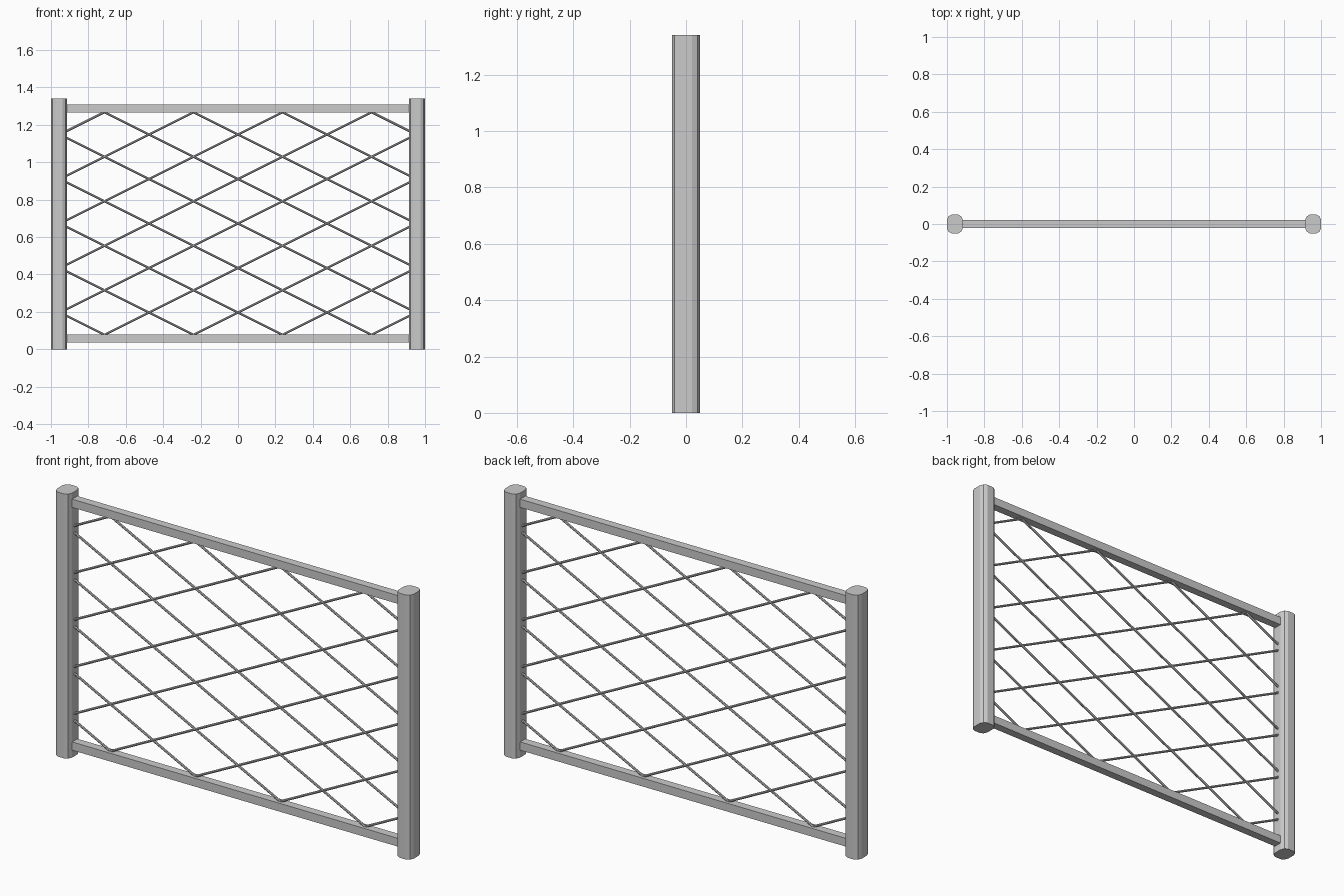
import bpy, bmesh
from mathutils import Vector

if "Cube" in bpy.data.objects:
    bpy.data.objects.remove(bpy.data.objects["Cube"])

HEIGHT = 1.34
PITCH = 0.238            # vertical wire spacing; wires rise 1 in 2
Z_LOW, Z_HIGH = 0.078, 1.268
X_END = 0.918


def finish(bm, name):
    bmesh.ops.recalc_face_normals(bm, faces=bm.faces)
    mesh = bpy.data.meshes.new(name)
    bm.to_mesh(mesh)
    bm.free()
    ob = bpy.data.objects.new(name, mesh)
    bpy.context.collection.objects.link(ob)
    return ob


def post(name, x):
    # Rounded twelve-sided profile, extruded upward
    quarter = [(0.0425, 0.022), (0.034, 0.041), (0.018, 0.05)]
    half = quarter + [(-px, py) for px, py in reversed(quarter)]
    profile = half + [(-px, -py) for px, py in half]
    bm = bmesh.new()
    face = bm.faces.new([bm.verts.new((x + px, py, 0)) for px, py in profile])
    ext = bmesh.ops.extrude_face_region(bm, geom=[face], use_keep_orig=True)
    top = [g for g in ext["geom"] if isinstance(g, bmesh.types.BMVert)]
    bmesh.ops.translate(bm, verts=top, vec=(0, 0, HEIGHT))
    return finish(bm, name)


def rail(name, z):
    bm = bmesh.new()
    bmesh.ops.create_cube(bm, size=1)
    bmesh.ops.scale(bm, verts=bm.verts, vec=(1.85, 0.042, 0.042))
    bmesh.ops.translate(bm, verts=bm.verts, vec=(0, 0, z))
    return finish(bm, name)


def add_wire(bm, a, b, radius=0.006):
    a, b = Vector(a), Vector(b)
    turn = (b - a).to_track_quat('Z', 'Y').to_matrix().to_4x4()
    turn.translation = (a + b) / 2
    bmesh.ops.create_cone(bm, cap_ends=True, segments=8, radius1=radius,
                          radius2=radius, depth=(b - a).length, matrix=turn)


# Frame
post("left_post", -0.9575)
post("right_post", 0.9575)
rail("bottom_rail", 0.058)
rail("top_rail", 1.288)

# Diamond lattice: one set of wires rising, one falling, clipped to the frame
for name, side in (("rising_wires", 1), ("falling_wires", -1)):
    bm = bmesh.new()
    for k in range(9):
        c = Z_HIGH + 1.5 * PITCH - PITCH * k
        x0 = max(-X_END, (Z_LOW - c) * 2)
        x1 = min(X_END, (Z_HIGH - c) * 2)
        add_wire(bm, (side * x0, 0, c + x0 / 2), (side * x1, 0, c + x1 / 2))
    finish(bm, name)
